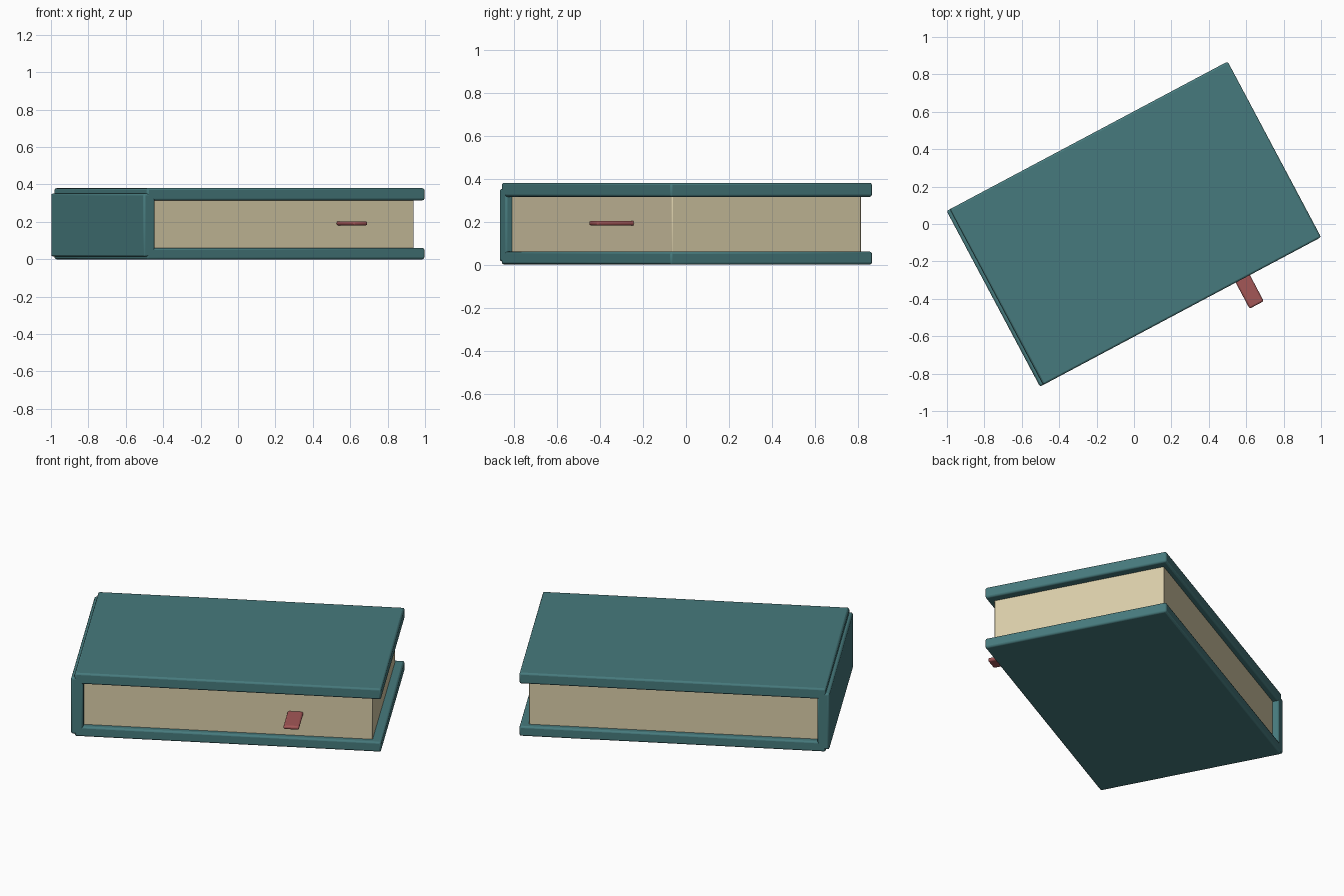
import bpy
import math
from mathutils import Matrix, Vector

default = bpy.data.objects.get("Cube")
if default:
    bpy.data.objects.remove(default)


def material(name, rgb):
    mat = bpy.data.materials.new(name)
    mat.use_nodes = True
    colour = (*rgb, 1.0)
    mat.diffuse_color = colour
    mat.node_tree.nodes["Principled BSDF"].inputs["Base Color"].default_value = colour
    return mat


teal = material("teal_cloth", (0.062, 0.195, 0.205))
cream = material("cream_paper", (0.70, 0.615, 0.40))
red = material("red_ribbon", (0.37, 0.095, 0.095))

# The whole book lies turned on the ground
TURN = Matrix.Rotation(math.radians(28), 4, "Z")


def block(name, low, high, mat, bevel):
    """Bevelled box between two corners in the book's own axes."""
    low, high = Vector(low), Vector(high)
    bpy.ops.mesh.primitive_cube_add(size=1)
    obj = bpy.context.object
    obj.name = name
    size = high - low
    obj.data.transform(Matrix.Diagonal((*size, 1.0)))
    obj.matrix_world = TURN @ Matrix.Translation((low + high) / 2)
    obj.data.materials.append(mat)
    mod = obj.modifiers.new("soft_edges", "BEVEL")
    mod.width = bevel
    mod.segments = 2
    bpy.context.view_layer.update()
    bpy.ops.object.shade_smooth_by_angle(angle=math.radians(30))
    return obj


# Cover boards
for name, z0, z1 in (("bottom_cover", 0.0, 0.06), ("top_cover", 0.315, 0.38)):
    block(name, (-0.832, -0.532, z0), (0.85, 0.532, z1), teal, 0.01)

# Spine, standing slightly proud of the boards
block("spine", (-0.852, -0.532, 0.014), (-0.785, 0.532, 0.352), teal, 0.01)

# Page block
block("pages", (-0.80, -0.498, 0.05), (0.80, 0.498, 0.325), cream, 0.005)

# Ribbon bookmark poking out of the front edge
block("bookmark", (0.333, -0.69, 0.181), (0.419, -0.35, 0.203), red, 0.009)
